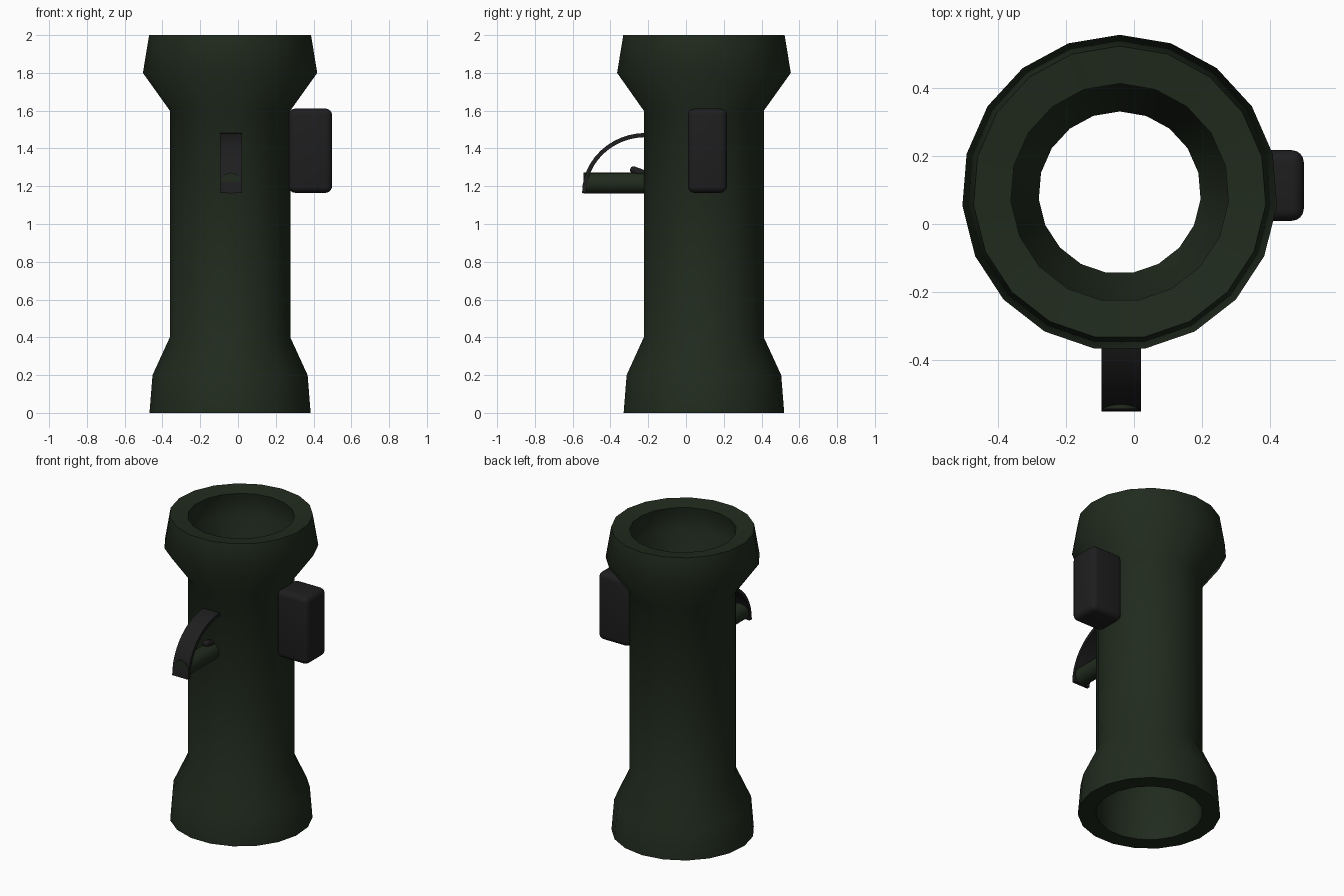
import bpy, bmesh, math
from mathutils import Matrix

if "Cube" in bpy.data.objects:
    bpy.data.objects.remove(bpy.data.objects["Cube"])

CX, CY, SIDES = -0.042, 0.092, 19


def material(name, col):
    m = bpy.data.materials.new(name)
    m.diffuse_color = (*col, 1)
    m.use_nodes = True
    m.node_tree.nodes["Principled BSDF"].inputs["Base Color"].default_value = m.diffuse_color
    return m


GREEN = material("dark_green", (0.015, 0.024, 0.013))
BLACK = material("black", (0.013, 0.013, 0.014))


def finish(bm, name, mat, angle=40):
    bmesh.ops.recalc_face_normals(bm, faces=bm.faces)
    me = bpy.data.meshes.new(name)
    bm.to_mesh(me)
    bm.free()
    ob = bpy.data.objects.new(name, me)
    bpy.context.collection.objects.link(ob)
    me.materials.append(mat)
    bpy.ops.object.select_all(action='DESELECT')
    ob.select_set(True)
    bpy.context.view_layer.objects.active = ob
    bpy.ops.object.shade_smooth_by_angle(angle=math.radians(angle))
    return ob


def rounded_box(name, size, loc, bevel, mat, tilt=0):
    bm = bmesh.new()
    bmesh.ops.create_cube(bm, size=1, matrix=Matrix.Diagonal((*size, 1)))
    bmesh.ops.bevel(bm, geom=bm.edges[:], offset=bevel, segments=4, profile=0.5, affect='EDGES')
    bm.transform(Matrix.Translation(loc) @ Matrix.Rotation(tilt, 4, 'X'))
    return finish(bm, name, mat)


# Hollow flared body: closed (radius, z) profile swept around the axis
profile = [(0.428, 0), (0.412, 0.2), (0.32, 0.4), (0.32, 1.6), (0.463, 1.8), (0.43, 2.0),
           (0.32, 1.985), (0.355, 1.82), (0.238, 1.635), (0.238, 0.375), (0.325, 0.19), (0.32, 0.0)]
bm = bmesh.new()
rings = []
for i in range(SIDES):
    a = math.pi / 2 + 2 * math.pi * i / SIDES
    rings.append([bm.verts.new((CX + r * math.cos(a), CY + r * math.sin(a), z)) for r, z in profile])
for i in range(SIDES):
    p, q = rings[i], rings[(i + 1) % SIDES]
    for j in range(len(profile)):
        k = (j + 1) % len(profile)
        bm.faces.new((p[j], q[j], q[k], p[k]))
finish(bm, "tube_body", GREEN, 50)

# Side sight box
rounded_box("sight_box", (0.23, 0.207, 0.446), (0.383, 0.113, 1.388), 0.035, BLACK)

# Round grip sticking out of the front
bm = bmesh.new()
bmesh.ops.create_cone(bm, cap_ends=True, segments=19, radius1=0.056, radius2=0.056, depth=0.36,
                      matrix=Matrix.Translation((-0.038, -0.363, 1.216)) @ Matrix.Rotation(math.pi / 2, 4, 'X'))
finish(bm, "grip", GREEN)

# Curved guard strap: quarter arc with thickness and width
bm = bmesh.new()
N, T = 12, 0.022
sections = []
for i in range(N + 1):
    a = math.pi / 2 * i / N
    row = []
    for x, d in ((-0.096, 0), (0.021, 0), (0.021, T), (-0.096, T)):
        row.append(bm.verts.new((x, -0.212 - (0.338 - d) * math.cos(a), 1.164 + (0.318 - d) * math.sin(a))))
    sections.append(row)
for p, q in zip(sections, sections[1:]):
    for j in range(4):
        k = (j + 1) % 4
        bm.faces.new((p[j], p[k], q[k], q[j]))
bm.faces.new(sections[0])
bm.faces.new(sections[-1])
finish(bm, "guard_strap", BLACK)

# Small tilted trigger button on the grip
rounded_box("trigger_button", (0.045, 0.09, 0.038), (-0.038, -0.252, 1.277), 0.016, BLACK, -0.35)
